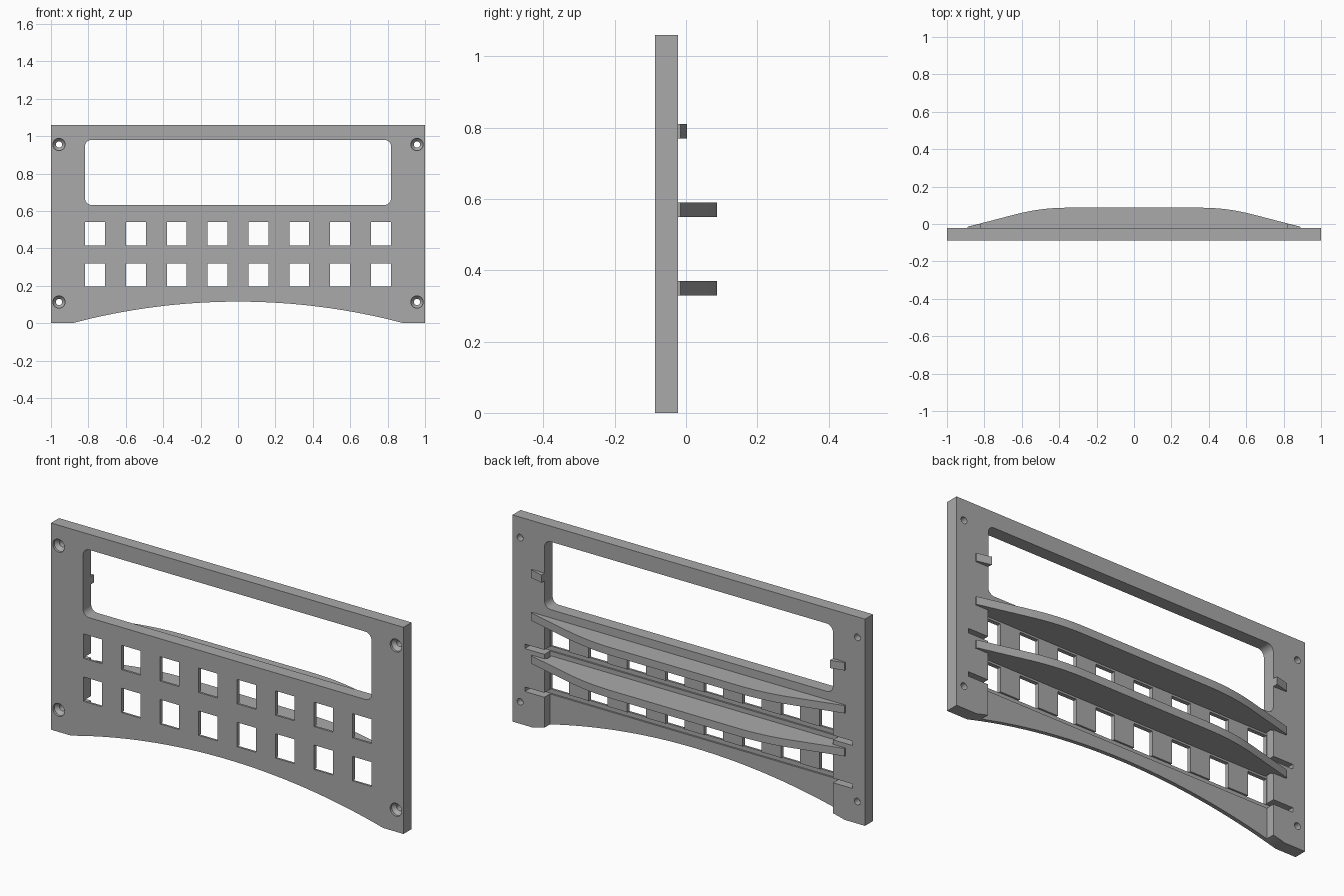
import bpy, bmesh, math
from mathutils import Matrix, Vector

if "Cube" in bpy.data.objects:
    bpy.data.objects.remove(bpy.data.objects["Cube"])

FRONT, BACK, SKIN = -0.087, -0.022, -0.067
HALF = 0.818          # half width of window, recess and button rows

grey = bpy.data.materials.new("plain grey")
grey.use_nodes = True
grey.diffuse_color = (0.4, 0.4, 0.4, 1)
grey.node_tree.nodes["Principled BSDF"].inputs["Base Color"].default_value = (0.4, 0.4, 0.4, 1)


def finish(name, bm):
    bmesh.ops.recalc_face_normals(bm, faces=bm.faces)
    mesh = bpy.data.meshes.new(name)
    bm.to_mesh(mesh)
    bm.free()
    mesh.materials.append(grey)
    obj = bpy.data.objects.new(name, mesh)
    bpy.context.collection.objects.link(obj)
    return obj


def prism(name, points, offset):
    """Extrude a 3D outline along an offset."""
    bm = bmesh.new()
    face = bm.faces.new([bm.verts.new(p) for p in points])
    new = bmesh.ops.extrude_face_region(bm, geom=[face])["geom"]
    bmesh.ops.translate(bm, vec=offset,
                        verts=[v for v in new if isinstance(v, bmesh.types.BMVert)])
    return finish(name, bm)


def boxes(name, bounds):
    bm = bmesh.new()
    for x0, x1, y0, y1, z0, z1 in bounds:
        mid = Vector((x0 + x1, y0 + y1, z0 + z1)) / 2
        size = Matrix.Diagonal((x1 - x0, y1 - y0, z1 - z0, 1))
        bmesh.ops.create_cube(bm, size=1, matrix=Matrix.Translation(mid) @ size)
    return finish(name, bm)


def cut(target, cutter):
    mod = target.modifiers.new("cut", "BOOLEAN")
    mod.operation, mod.solver, mod.object = "DIFFERENCE", "EXACT", cutter
    bpy.context.view_layer.objects.active = target
    bpy.ops.object.modifier_apply(modifier=mod.name)
    bpy.data.objects.remove(cutter)


# Panel with an arched lower edge
half_span, rise, top = 0.885, 0.115, 1.06
radius = (half_span ** 2 + rise ** 2) / (2 * rise)
sweep = math.asin(half_span / radius)
outline = [(1, 0), (1, top), (-1, top), (-1, 0)]
for i in range(33):
    a = sweep * (i / 16 - 1)
    outline.append((radius * math.sin(a), rise - radius + radius * math.cos(a)))
panel = prism("panel", [(x, FRONT, z) for x, z in outline], (0, BACK - FRONT, 0))

# Rear recess leaving a thin front skin
cut(panel, boxes("recess_cutter", [(-HALF - 0.001, HALF + 0.001, SKIN, 0.1, -0.1, 0.58)]))

# Display window with rounded corners
r, z0, z1 = 0.035, 0.632, 0.98
window = []
for k, (cx, cz) in enumerate([(HALF - r, z1 - r), (r - HALF, z1 - r),
                              (r - HALF, z0 + r), (HALF - r, z0 + r)]):
    for i in range(9):
        a = math.pi / 2 * (k + i / 8)
        window.append((cx + r * math.cos(a), -0.2, cz + r * math.sin(a)))
cut(panel, prism("window_cutter", window, (0, 0.4, 0)))

# Two rows of eight button openings
cut(panel, boxes("button_cutter", [
    (x - 0.053, x + 0.053, -0.2, 0.1, z, z + 0.125)
    for z in (0.195, 0.415) for x in (0.2183 * (i - 3.5) for i in range(8))]))

# Long rear slots under each button row
cut(panel, boxes("slot_cutter", [
    (-0.93, 0.93, -0.076, 0.1, z - 0.022, z + 0.001) for z in (0.195, 0.415)]))

# Countersunk screw holes in the corners
bm = bmesh.new()
for x in (-0.957, 0.957):
    for z in (0.113, 0.955):
        profile = [(0.033, FRONT - 0.02), (0.033, FRONT + 0.012), (0.017, FRONT + 0.03), (0.017, 0.1)]
        rings = [[bm.verts.new((x + rad * math.cos(a), y, z + rad * math.sin(a)))
                  for a in (math.tau * i / 32 for i in range(32))] for rad, y in profile]
        for lower, upper in zip(rings, rings[1:]):
            for i in range(32):
                j = (i + 1) % 32
                bm.faces.new((lower[i], lower[j], upper[j], upper[i]))
        bm.faces.new(rings[0])
        bm.faces.new(rings[-1])
cut(panel, finish("screw_cutter", bm))

# Curved rear fins: flat middle, bent shoulders, straight tapered ends
shoulder = []
p, q, s = Vector((0.36, 0.087)), Vector((0.5, 0.087)), Vector((0.64, 0.05))
for i in range(13):
    t = i / 12
    shoulder.append(p * (1 - t) ** 2 + q * 2 * t * (1 - t) + s * t * t)
side = [(v.x, v.y) for v in shoulder] + [(0.89, -0.015), (0.89, -0.03), (0.81, -0.03), (0.81, -0.07)]
fin = side + [(-x, y) for x, y in reversed(side)]
for name, z in (("lower_fin", 0.33), ("upper_fin", 0.55)):
    prism(name, [(x, y, z) for x, y in fin], (0, 0, 0.04))

# Short stubs beside the window
stub = [(HALF, -0.03), (0.89, -0.03), (0.89, -0.015), (HALF, 0.003)]
for name, m in (("left_stub", 1), ("right_stub", -1)):
    prism(name, [(m * x, y, 0.77) for x, y in stub], (0, 0, 0.04))

# Smooth curved surfaces while keeping hard edges
bpy.ops.object.select_all(action="DESELECT")
for obj in bpy.data.objects:
    if obj.type == "MESH" and grey.name in obj.data.materials:
        obj.select_set(True)
        bpy.context.view_layer.objects.active = obj
bpy.ops.object.shade_smooth_by_angle(angle=math.radians(25))
